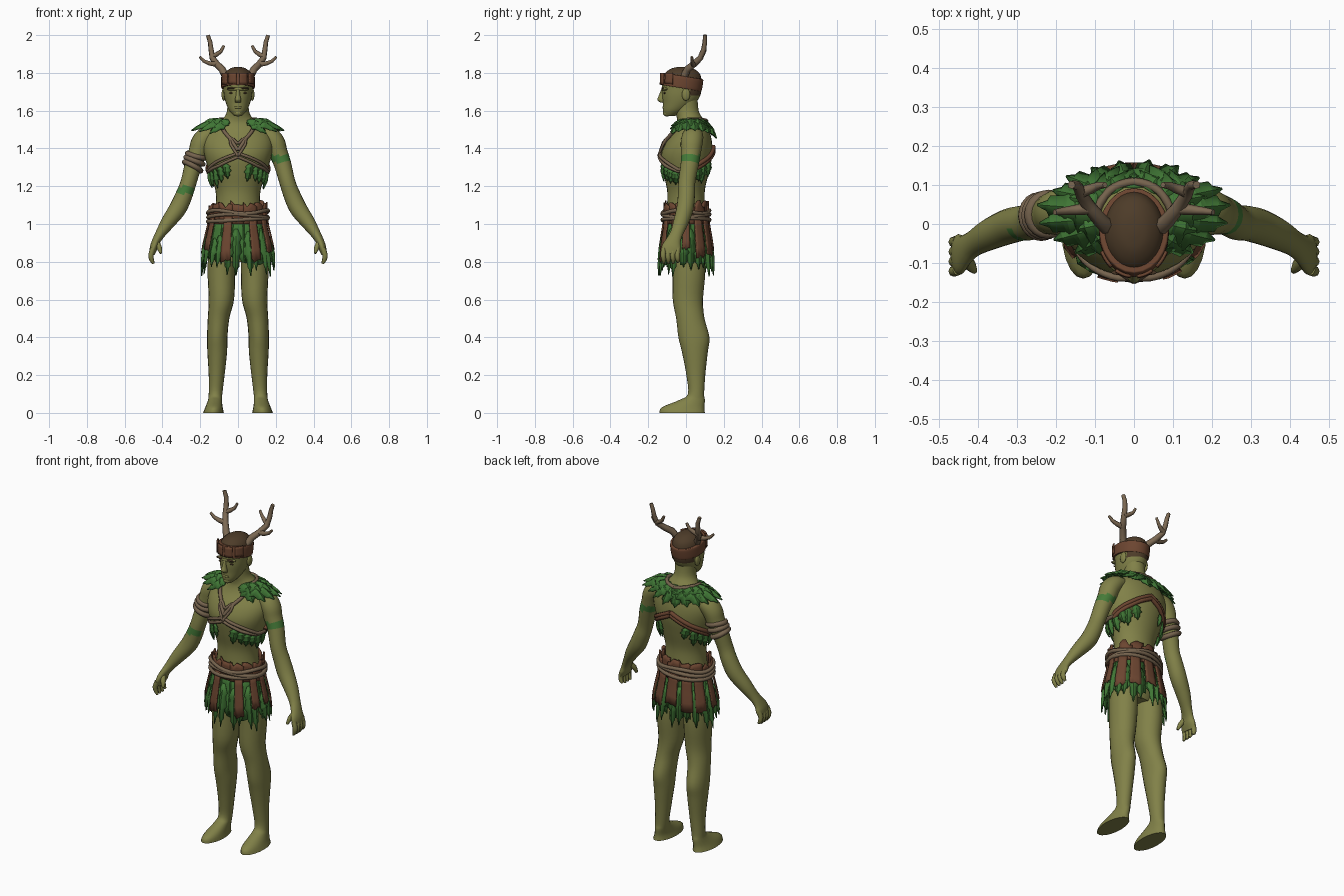
import bpy, bmesh, math, random
from mathutils import Vector
from math import sin, cos, pi, radians

random.seed(4)
if "Cube" in bpy.data.objects:
    bpy.data.objects.remove(bpy.data.objects["Cube"])


def material(name, r, g, b):
    m = bpy.data.materials.new(name)
    m.use_nodes = True
    m.diffuse_color = (r, g, b, 1)
    m.node_tree.nodes["Principled BSDF"].inputs["Base Color"].default_value = (r, g, b, 1)
    return m


SKIN = material("olive skin", .22, .22, .065)
LEAF = material("leaf green", .05, .18, .035)
BARK = material("bark brown", .15, .06, .03)
ROPE = material("rope tan", .18, .125, .075)
HAIR = material("dark hair", .075, .045, .022)
ANTLER = material("antler tan", .20, .14, .085)
PAINT = material("body paint green", .06, .2, .04)


def make(name, bm, mats, thick=0, angle=50):
    bmesh.ops.recalc_face_normals(bm, faces=bm.faces)
    me = bpy.data.meshes.new(name)
    bm.to_mesh(me)
    bm.free()
    ob = bpy.data.objects.new(name, me)
    bpy.context.collection.objects.link(ob)
    for m in mats:
        me.materials.append(m)
    bpy.ops.object.select_all(action='DESELECT')
    ob.select_set(True)
    bpy.context.view_layer.objects.active = ob
    bpy.ops.object.shade_smooth_by_angle(angle=radians(angle))
    if thick:
        sol = ob.modifiers.new("thickness", 'SOLIDIFY')
        sol.thickness = thick
        sol.offset = 0
    return ob


def loft(name, rings, mats, follow=False, s=1, rule=None, n=20, steps=4):
    """Smooth skin over elliptical rings (x, y, z, rx, ry)."""
    P = [Vector((r[0] * s,) + tuple(r[1:])) for r in rings]
    P = [P[0]] + P + [P[-1]]
    pts = []
    for i in range(1, len(P) - 2):
        a, b, c, d = P[i - 1:i + 3]
        for k in range(steps):
            t = k / steps
            pts.append(.5 * (2 * b + (c - a) * t + (2 * a - 5 * b + 4 * c - d) * t ** 2
                             + (3 * b - a - 3 * c + d) * t ** 3))
    pts.append(P[-1])
    bm = bmesh.new()
    loops = []
    for i, p in enumerate(pts):
        t = Vector((0, 0, 1))
        if follow:
            t = Vector((pts[min(i + 1, len(pts) - 1)] - pts[max(i - 1, 0)])[:3]).normalized()
        u = Vector((0, 1, 0)).cross(t).normalized()
        v = t.cross(u)
        loops.append([bm.verts.new(Vector(p[:3]) + u * p[3] * sin(2 * pi * k / n)
                                   - v * p[4] * cos(2 * pi * k / n)) for k in range(n)])
    for A, B in zip(loops, loops[1:]):
        for k in range(n):
            bm.faces.new((A[k], A[(k + 1) % n], B[(k + 1) % n], B[k]))
    bm.faces.new(loops[0])
    bm.faces.new(loops[-1])
    if rule:
        for f in bm.faces:
            f.material_index = rule(f.calc_center_median())
    return make(name, bm, mats)


def ball(name, loc, scale, mat):
    bm = bmesh.new()
    bmesh.ops.create_uvsphere(bm, u_segments=16, v_segments=10, radius=1)
    for v in bm.verts:
        v.co = Vector(v.co[i] * scale[i] + loc[i] for i in range(3))
    return make(name, bm, [mat])


def tube(name, pts, radius, mat, closed=False, taper=1):
    cu = bpy.data.curves.new(name, 'CURVE')
    cu.dimensions = '3D'
    cu.bevel_depth, cu.bevel_resolution, cu.use_fill_caps = radius, 1, True
    sp = cu.splines.new('POLY')
    sp.points.add(len(pts) - 1)
    sp.use_cyclic_u = closed
    for i, p in enumerate(pts):
        sp.points[i].co = (*p, 1)
        sp.points[i].radius = 1 + (taper - 1) * i / (len(pts) - 1)
    cu.materials.append(mat)
    bpy.context.collection.objects.link(bpy.data.objects.new(name, cu))


def surf(table, deg, z, off=0):
    """Point on a stack of ellipses; 0 degrees faces front, 90 is the left side."""
    for lo, hi in zip(table, table[1:]):
        if z <= hi[2]:
            break
    t = (z - lo[2]) / (hi[2] - lo[2])
    cy, rx, ry = (lo[i] + (hi[i] - lo[i]) * t for i in (1, 3, 4))
    a = radians(deg)
    return Vector(((rx + off) * sin(a), cy - (ry + off) * cos(a), z))


def wrap(table, path, off, s=1):
    pts = []
    for (a, z), (b, w) in zip(path, path[1:]):
        pts += [surf(table, s * (a + (b - a) * k / 6), z + (w - z) * k / 6, off) for k in range(6)]
    return pts + [surf(table, s * path[-1][0], path[-1][1], off)]


EDGE = [(0, .25), (.2, .9), (.28, .6), (.5, 1), (.58, .55), (.8, .5), (.84, .25), (1, .02)]


def leaf(bm, base, tip, width, normal):
    d = tip - base
    side = d.cross(normal).normalized() * width / 2
    rows = []
    for t, w in EDGE:
        p = base + d * t
        rows.append([bm.verts.new(q) for q in (
            p - side * w, p + normal * .2 * width * sin(pi * t), p + side * w)])
    for A, B in zip(rows, rows[1:]):
        for k in (0, 1):
            bm.faces.new((A[k], A[k + 1], B[k + 1], B[k]))


def panel(bm, table, a, half, z0, z1, off, jag):
    cols = []
    for j in range(5):
        end = z1 + random.uniform(0, jag) * (z0 - z1)
        cols.append([bm.verts.new(surf(table, a + half * (j - 2) / 2, z0 + (end - z0) * k / 4, off))
                     for k in range(5)])
    for A, B in zip(cols, cols[1:]):
        for k in range(4):
            bm.faces.new((A[k], A[k + 1], B[k + 1], B[k]))


# Torso and neck
TORSO = [(0, .01, .80, .10, .07), (0, .01, .90, .15, .105), (0, 0, 1.0, .135, .105),
         (0, 0, 1.1, .118, .10), (0, 0, 1.18, .12, .10), (0, 0, 1.27, .15, .12),
         (0, .003, 1.36, .178, .136), (0, .015, 1.43, .185, .123), (0, .03, 1.49, .16, .095),
         (0, .03, 1.53, .115, .078), (0, .02, 1.56, .078, .068), (0, .005, 1.60, .058, .062),
         (0, 0, 1.68, .056, .06)]
loft("torso", TORSO, [SKIN], n=28)

# Head with hair by height
loft("head", [(0, -.085, 1.573, .022, .028), (0, -.062, 1.60, .046, .06), (0, -.037, 1.64, .064, .086),
              (0, -.026, 1.68, .074, .101), (0, -.022, 1.72, .078, .105), (0, -.022, 1.76, .08, .105),
              (0, -.02, 1.80, .068, .09), (0, -.02, 1.825, .038, .052), (0, -.02, 1.832, .008, .01)],
     [SKIN, HAIR], n=28, rule=lambda c: int(c.z > (1.68 if c.y > .025 else 1.76)))
loft("nose", [(0, -.12, 1.715, .008, .01), (0, -.127, 1.68, .012, .017), (0, -.131, 1.657, .018, .021),
              (0, -.12, 1.642, .015, .015)], [SKIN], n=10)
ball("brow", (0, -.108, 1.715), (.06, .022, .013), SKIN)
ball("lips", (0, -.112, 1.617), (.024, .014, .009), SKIN)
ball("chin", (0, -.1, 1.587), (.024, .022, .018), SKIN)
for s, side in ((-1, "right"), (1, "left")):
    ball(side + "_ear", (.076 * s, .0, 1.685), (.011, .022, .033), SKIN)
    ball(side + "_eye", (.032 * s, -.113, 1.694), (.016, .006, .005), HAIR)
    ball(side + "_eyebrow", (.034 * s, -.124, 1.719), (.024, .007, .005), HAIR)

# Headband, tilted down to the back, with folded plates
band = loft("headband", [(0, 0, -.032, .084, .106), (0, 0, -.027, .089, .111), (0, 0, .025, .089, .111),
                         (0, 0, .032, .082, .104)], [BARK], n=24)
band.location = (0, -.022, 1.752)
band.rotation_euler.x = -.16
HEADBAND = [(0, -.022, 1.70, .092, .113), (0, -.022, 1.83, .088, .109)]
bm = bmesh.new()
for a in (-52, -18, 18, 52):
    panel(bm, HEADBAND, a, 13, 1.80, 1.738, .002, .1)
make("headband_plates", bm, [BARK], .008)

# Limbs and antlers, both sides
LEG = [(.085, .01, .92, .07, .085), (.088, .015, .75, .073, .087), (.088, .01, .6, .067, .08),
       (.103, .023, .5, .057, .075), (.11, .042, .4, .054, .082), (.11, .047, .32, .052, .068),
       (.113, .052, .2, .042, .05), (.119, .053, .1, .036, .043), (.122, .032, .068, .037, .068),
       (.127, -.015, .03, .046, .112), (.13, -.02, 0, .055, .12)]
ARM = [(.12, .04, 1.48, .035, .045), (.165, .036, 1.465, .05, .056), (.195, .03, 1.43, .054, .058),
       (.212, .026, 1.38, .05, .053), (.235, .02, 1.32, .046, .048), (.262, .004, 1.22, .042, .045),
       (.287, .002, 1.15, .045, .045), (.32, -.006, 1.08, .046, .045), (.37, -.027, 1.01, .038, .04),
       (.41, -.05, .95, .027, .034), (.433, -.067, .91, .022, .04), (.446, -.077, .875, .021, .052),
       (.456, -.081, .84, .014, .048)]


def arm_paint(c):
    band_mark = c.x > 0 and 1.325 < c.z < 1.365
    forearm_mark = c.x < 0 and 1.16 < c.z < 1.2 and c.y < -.01
    return int(band_mark or forearm_mark)


for s, side in ((-1, "right"), (1, "left")):
    loft(side + "_leg", LEG, [SKIN], s=s)
    loft(side + "_arm", ARM, [SKIN, PAINT], True, s, arm_paint)
    for k in range(4):
        y = -.118 + .025 * k
        loft(f"{side}_finger_{k + 1}", [(.45, y, .87, .014, .014), (.461, y - .003, .835, .014, .014),
             (.457, y, .81, .012, .012), (.447, y, .79 + .008 * (k == 3), .006, .006)],
             [SKIN], True, s, n=8, steps=2)
    loft(side + "_thumb", [(.432, -.085, .905, .015, .015), (.417, -.108, .875, .014, .015),
                           (.408, -.12, .845, .007, .008)], [SKIN], True, s, n=8, steps=2)
    mirror = lambda pts: [(x * s, y, z) for x, y, z in pts]
    tube(side + "_antler_beam", mirror([(.06, -.015, 1.77), (.085, .008, 1.82), (.113, .042, 1.847),
         (.136, .077, 1.88), (.143, .094, 1.925), (.148, .1, 1.965), (.16, .1, 2.0)]), .021, ANTLER, taper=.5)
    tube(side + "_antler_outer_tine", mirror([(.11, .04, 1.845), (.15, .036, 1.85), (.18, .033, 1.862),
         (.203, .03, 1.885)]), .016, ANTLER, taper=.45)
    tube(side + "_antler_inner_tine", mirror([(.14, .08, 1.885), (.11, .09, 1.9), (.09, .098, 1.915),
         (.074, .1, 1.945)]), .015, ANTLER, taper=.5)

    # Chest ropes and back strap
    tube(side + "_collar_rope", wrap(TORSO, [(180, 1.545), (120, 1.555), (78, 1.553), (29, 1.50),
         (12, 1.45), (0, 1.39)], .01, s), .011, ROPE)
    tube(side + "_pendant_rope", wrap(TORSO, [(0, 1.425), (8, 1.45), (13, 1.455), (11, 1.42), (0, 1.36)],
         .013, s), .008, ROPE)
    for k in (0, 1):
        tube(f"{side}_chest_rope_{k + 1}", wrap(TORSO, [(0, 1.375 - .02 * k), (35, 1.335 - .025 * k),
             (70, 1.29 - .01 * k), (100, 1.28)], .009, s), .009, ROPE)
        tube(f"{side}_back_strap_{k + 1}", wrap(TORSO, [(180, 1.41 - .018 * k), (140, 1.345 - .018 * k),
             (98, 1.29 - .018 * k)], .007, s), .012, BARK)

# Wrapped band on the right arm
for k, z in enumerate((1.305, 1.335, 1.362)):
    bpy.ops.mesh.primitive_torus_add(major_radius=.049, minor_radius=.014, major_segments=20, minor_segments=8,
                                     location=(-.24 + .01 * k, .019 + .003 * k, z),
                                     rotation=(.1 * (k - 1), .38 + .12 * (1 - k), 0))
    wrapping = bpy.context.object
    wrapping.name = f"arm_wrap_{k + 1}"
    wrapping.data.materials.append(ROPE)
    bpy.ops.object.shade_smooth_by_angle(angle=radians(50))

# Leaf mantle over the shoulders
bm = bmesh.new()
for layer, count in ((0, 16), (1, 13)):
    for k in range(count):
        deg = 40 + 280 * k / (count - 1)
        a = radians(deg)
        reach = random.uniform(.94, 1.04) - .2 * layer
        depth = .145 if cos(a) > 0 else .128
        base = Vector((.088 * sin(a), .03 - .062 * cos(a), 1.545 + .008 * layer))
        tip = Vector((.24 * reach * sin(a), .035 - depth * reach * cos(a),
                      1.445 + .05 * abs(sin(a)) + .025 * layer))
        leaf(bm, base, tip, .1, Vector((.3 * sin(a), -.4 * cos(a), .85)).normalized())
make("leaf_mantle", bm, [LEAF], .006, 20)

# Leaves hanging below the chest straps
bm = bmesh.new()
for s in (-1, 1):
    for deg in (22, 36, 50, 64, 80, 100, 118, 134, 150):
        top = 1.34 - .06 * min(deg, 60) / 60 if deg < 90 else 1.27 + .06 * (deg - 90) / 60
        base = surf(TORSO, s * deg, top, .006)
        tip = surf(TORSO, s * deg + random.uniform(-6, 6), top - random.uniform(.07, .1), .013)
        leaf(bm, base, tip, .056, Vector((base.x, base.y, 0)).normalized())
make("chest_leaves", bm, [LEAF], .005, 20)

# Skirt of leaves and bark strips
SKIRT = [(0, 0, .70, .19, .14), (0, 0, .78, .186, .138), (0, 0, .88, .174, .13),
         (0, 0, 1.02, .14, .106), (0, 0, 1.16, .142, .104)]
bm = bmesh.new()
for k in range(16):
    panel(bm, SKIRT, k * 22.5, 13, 1.03, .78, 0, .25)
for k in range(22):
    deg = k * 360 / 22 + random.uniform(-4, 4)
    base = surf(SKIRT, deg, random.uniform(.92, .98), .004)
    tip = surf(SKIRT, deg, random.uniform(.72, .78), .006)
    leaf(bm, base, tip, .064, Vector((base.x, base.y, 0)).normalized())
make("leaf_skirt", bm, [LEAF], .006, 20)
bm = bmesh.new()
for deg in (-20, 30, 62, -62, 90, -92, 122, 150, 180, 210, 236):
    panel(bm, SKIRT, deg, 8 if abs(deg) < 100 else 10.5, 1.04,
          random.uniform(.76, .80) if abs(deg) < 40 else random.uniform(.81, .86), .014, .12)
make("bark_strips", bm, [BARK], .008, 30)

# Jagged bark belt and its ropes
bm = bmesh.new()
for k in range(14):
    panel(bm, SKIRT, k * 360 / 14, 15, 1.0, random.uniform(1.105, 1.13), .006 + .006 * (k % 2), .3)
make("bark_belt", bm, [BARK], .008, 30)
for k, z in enumerate((1.022, 1.043, 1.064)):
    pts = [surf(SKIRT, d, z + .009 * sin(radians(d) * (k + 1) + k * 2), .019) for d in range(0, 360, 12)]
    tube(f"belt_rope_{k + 1}", pts, .011, ROPE, closed=True)
